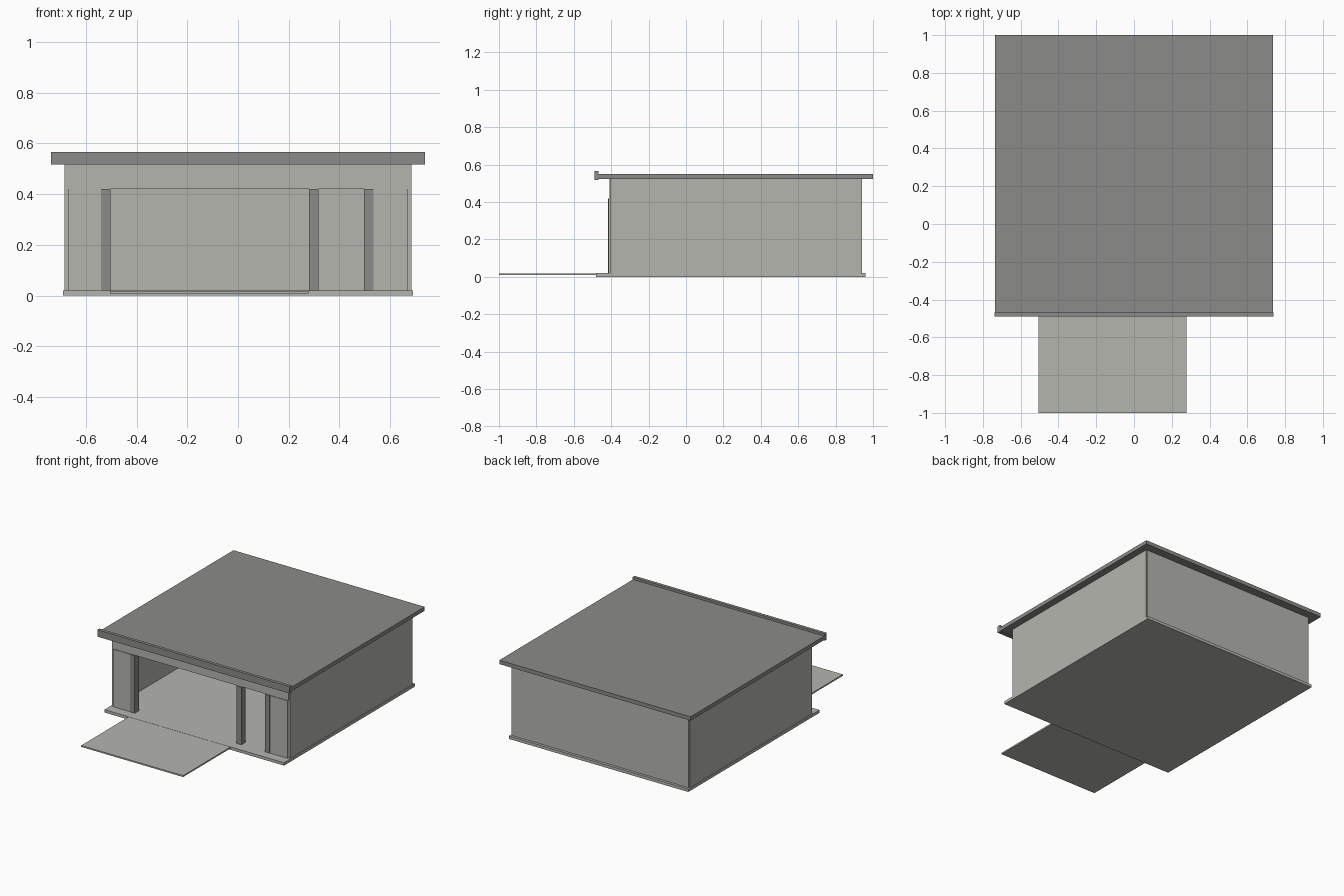
import bpy

cube = bpy.data.objects.get("Cube")
if cube:
    bpy.data.objects.remove(cube, do_unlink=True)


def make_material(name, colour):
    mat = bpy.data.materials.new(name)
    mat.use_nodes = True
    mat.diffuse_color = colour
    mat.node_tree.nodes["Principled BSDF"].inputs["Base Color"].default_value = colour
    return mat


light = make_material("light grey", (0.46, 0.46, 0.43, 1))
dark = make_material("dark grey", (0.26, 0.26, 0.25, 1))


def box(name, xs, ys, zs, mat):
    """Box spanning the given low and high limits on each axis."""
    limits = (xs, ys, zs)
    bpy.ops.mesh.primitive_cube_add(size=1)
    obj = bpy.context.object
    obj.name = name
    for v in obj.data.vertices:
        v.co = [lo if c < 0 else hi for c, (lo, hi) in zip(v.co, limits)]
    obj.data.materials.append(mat)
    return obj


FLOOR, LINTEL, EAVES = 0.02, 0.42, 0.523
FRONT, BACK = -0.41, 0.942

# Ground
box("floor_slab", (-0.69, 0.69), (-0.48, 0.96), (0, FLOOR), light)
box("driveway", (-0.505, 0.278), (-1, -0.48), (0.009, 0.019), light)

# Side and rear walls
for side, xs in (("right", (-0.685, -0.665)), ("left", (0.665, 0.685))):
    box(side + "_wall", xs, (FRONT + 0.005, BACK - 0.006), (FLOOR, EAVES), light)
box("back_wall", (-0.677, 0.677), (BACK - 0.02, BACK), (FLOOR, EAVES), light)

# Front wall around the two openings
box("front_beam", (-0.676, 0.676), (FRONT, FRONT + 0.04), (LINTEL, EAVES), light)
box("front_panel_right", (-0.669, -0.54), (FRONT - 0.004, FRONT + 0.03), (FLOOR, LINTEL), light)
box("front_panel_left", (0.534, 0.669), (FRONT - 0.004, FRONT + 0.03), (FLOOR, LINTEL), light)

# Posts framing the wide opening and the doorway
for name, x0, x1 in (("right", -0.54, -0.503), ("middle", 0.28, 0.317), ("left", 0.497, 0.534)):
    box(name + "_post", (x0, x1), (FRONT - 0.006, FRONT + 0.04), (FLOOR, LINTEL), dark)

# Flat roof with a raised front fascia
box("roof", (-0.735, 0.735), (-0.468, 1), (EAVES, 0.55), dark)
box("front_fascia", (-0.738, 0.738), (-0.49, -0.468), (0.518, 0.566), dark)
